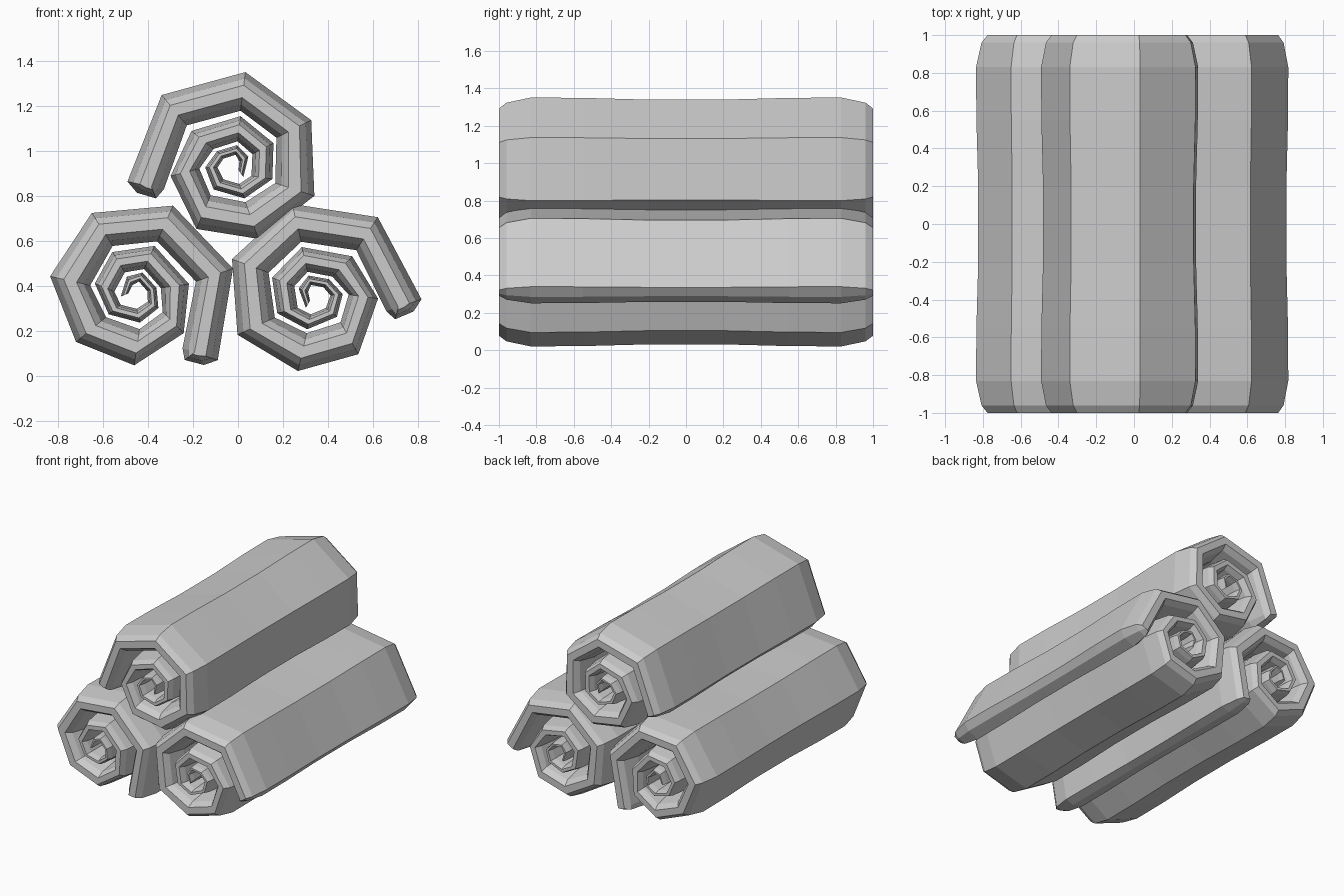
import bpy, bmesh, math

if "Cube" in bpy.data.objects:
    bpy.data.objects.remove(bpy.data.objects["Cube"])

# Spiral sheet profile: (outer x, outer z, inner x, inner z), tail tip to core
SPIRAL = [
    (-.54, -.215, -.455, -.24), (-.582, -.165, -.42, -.20),
    (-.430, .220, -.318, .085), (-.057, .322, -.079, .150), (.236, .108, .081, .030),
    (.250, -.229, .076, -.172), (.001, -.420, -.057, -.257), (-.275, -.376, -.212, -.226),
    (-.390, -.140, -.262, -.108), (-.297, .060, -.199, -.020), (-.079, .126, -.092, .014),
    (.068, .006, -.026, -.043), (.063, -.154, -.030, -.140), (-.061, -.240, -.084, -.176),
    (-.199, -.200, -.155, -.155), (-.236, -.102, -.181, -.102), (-.183, -.030, -.155, -.063),
    (-.094, -.003, -.101, -.046), (-.044, -.055, -.084, -.075), (-.066, -.145, -.088, -.115),
]

# Lengthwise stations: (y, thickness factor), rounded ends and slight waist
HALF = [(.2, .87), (.55, .98), (.83, 1.0), (.96, .68), (1.0, .32)]
STATIONS = [(-y, f) for y, f in reversed(HALF)] + HALF


def roll(name, loc, angle, mirror):
    bm = bmesh.new()
    ca, sa = math.cos(angle), math.sin(angle)
    sx = -1 if mirror else 1

    def vert(x, y, z):
        x *= sx
        return bm.verts.new((loc[0] + x * ca - z * sa, y, loc[1] + x * sa + z * ca))

    rings = []
    last = len(SPIRAL) - 1
    for i, (ox, oz, ix, iz) in enumerate(SPIRAL):
        cx, cz = (ox + ix) / 2, (oz + iz) / 2
        nx, nz = SPIRAL[1 if i == 0 else i][:2]
        outer, inner = [], []
        for y, f in STATIONS:
            # the tail tip draws back where the sheet end is rounded
            back = (1 - f) * .05 if i == 0 else 0
            dx, dz = back * .39, back * .92
            outer.append(vert(cx + (ox - cx) * f + dx, y, cz + (oz - cz) * f + dz))
            inner.append(vert(cx + (ix - cx) * f + dx, y, cz + (iz - cz) * f + dz))
        rings.append(outer + inner[::-1])
    # sheet surface
    n = len(rings[0])
    for a, b in zip(rings, rings[1:]):
        for j in range(n):
            k = (j + 1) % n
            bm.faces.new((a[j], a[k], b[k], b[j]))
    # tail and core ends
    for r in (rings[0], rings[last]):
        for j in range(n // 2 - 1):
            bm.faces.new((r[j], r[j + 1], r[n - 2 - j], r[n - 1 - j]))
    bmesh.ops.recalc_face_normals(bm, faces=bm.faces)
    me = bpy.data.meshes.new(name)
    bm.to_mesh(me)
    bm.free()
    bpy.context.collection.objects.link(bpy.data.objects.new(name, me))


# Three stacked rolls
roll("top_roll", (.09, 1.029), 0, False)
roll("right_roll", (.22, .438), math.radians(6.5), True)
roll("left_roll", (-.504, .510), math.radians(-31), True)
